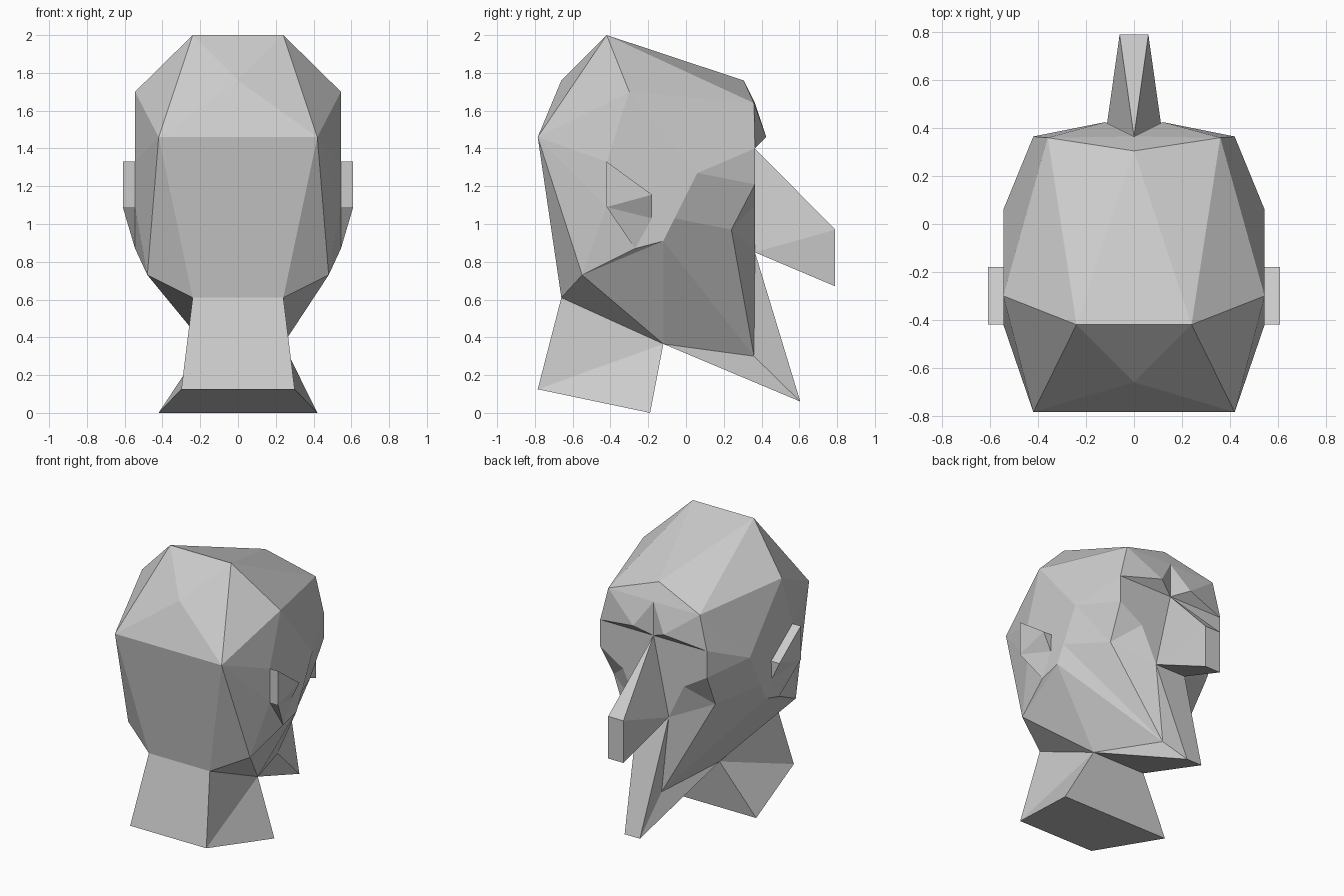
import bpy
import bmesh
from mathutils import Vector

cube = bpy.data.objects.get("Cube")
if cube:
    bpy.data.objects.remove(cube, do_unlink=True)

grey = bpy.data.materials.new("plain_grey")
grey.use_nodes = True
grey.diffuse_color = (0.6, 0.6, 0.6, 1)
grey.node_tree.nodes["Principled BSDF"].inputs["Base Color"].default_value = (0.6, 0.6, 0.6, 1)

# Landmarks of the +x half; the face looks toward +y
SKULL = dict(
    crown=(.24, -.42, 2), crown_mid=(0, -.66, 1.76), back=(.42, -.785, 1.46),
    side=(.545, -.3, 1.7), ear_top=(.545, -.42, 1.33), ear_low=(.545, -.42, 1.09),
    ear_root=(.545, -.27, .87), jaw_back=(.48, -.55, .73), nape=(.24, -.66, .61))
FACE = dict(
    hairline=(0, .305, 1.76), forehead=(.36, .36, 1.64), brow_mid=(0, .365, 1.64),
    brow=(.12, .425, 1.46), brow_end=(.42, .365, 1.4), bridge=(0, .365, 1.4),
    temple=(.545, .06, 1.27), eye_out=(.42, .365, 1.21), eye_in=(.24, .365, 1.1),
    cheek=(.4, .24, .97), cheek_side=(.545, -.06, 1.03), cheek_low=(.545, -.12, .91))
LOWER = dict(
    nostril=(.12, .365, .85), nose_top=(.06, .79, .97), nose_low=(.06, .79, .67),
    chin=(.06, .36, .3), chin_tip=(.06, .605, .06), jaw=(.24, -.12, .365),
    neck_back=(.3, -.785, .125), neck_front=(.42, -.19, 0))
EAR = dict(
    rim_top=(.61, -.42, 1.33), rim_low=(.61, -.42, 1.09), rim_front=(.61, -.18, 1.155),
    inner_front=(.545, -.18, 1.155), inner_low=(.55, -.18, 1.03))
POINTS = SKULL | FACE | LOWER | EAR


def place(name, side):
    x, y, z = POINTS[name]
    if name == "jaw" and side < 0:      # the jaw is slightly uneven
        x = .18
    return Vector((x * side, y, z))


def part(name, centre, halves, spans=(), sides=(1, -1)):
    """halves: faces built on each side; spans: half outlines closed across the middle."""
    bm = bmesh.new()
    cache = {}

    def add(corners, mid):
        verts = []
        for co in corners:
            key = tuple(round(c, 4) for c in co)
            if key not in cache:
                cache[key] = bm.verts.new(co)
            if cache[key] not in verts:
                verts.append(cache[key])
        face = bm.faces.new(verts)
        face.normal_update()
        if face.normal.dot(face.calc_center_median() - mid) < 0:
            face.normal_flip()

    for side in sides:
        mid = Vector((centre[0] * side, centre[1], centre[2]))
        for outline in halves:
            add([place(w, side) for w in outline.split()], mid)
    for outline in spans:
        words = outline.split()
        add([place(w, 1) for w in words] + [place(w, -1) for w in reversed(words)], Vector(centre))

    mesh = bpy.data.meshes.new(name)
    bm.to_mesh(mesh)
    bm.free()
    mesh.materials.append(grey)
    obj = bpy.data.objects.new(name, mesh)
    bpy.context.scene.collection.objects.link(obj)


# Faceted top of the skull
part("scalp", (0, -.2, 1.2),
     ["crown hairline forehead", "crown forehead side", "crown side back",
      "crown back crown_mid"],
     ["crown hairline", "crown crown_mid", "crown_mid back"])

# Flat sides and back of the skull
part("skull_sides", (0, -.2, 1.2),
     ["side ear_top back", "back ear_top ear_low", "back ear_low jaw_back",
      "back jaw_back nape", "jaw_back ear_low ear_root",
      "side temple cheek_side cheek_low ear_root ear_low ear_top",
      "side forehead temple", "forehead brow_end temple"],
     ["back nape"])

# Overhanging brow
part("brow", (0, 0, 1.4),
     ["hairline forehead brow_mid", "forehead brow brow_mid",
      "forehead brow_end brow", "brow_mid brow bridge", "bridge brow brow_end"])

# Eye sockets and cheeks
part("face", (0, -.1, 1),
     ["bridge brow_end eye_out eye_in nostril", "temple brow_end eye_out",
      "temple eye_out cheek", "temple cheek cheek_side", "eye_out eye_in cheek",
      "eye_in nostril cheek", "nostril cheek chin", "cheek cheek_side chin",
      "cheek_side cheek_low chin"])

# Jaw sides
part("jaw", (0, -.1, .8),
     ["cheek_low jaw_back jaw", "cheek_low jaw chin",
      "jaw_back ear_root cheek_low", "jaw_back nape jaw"])

# Long pointed chin
part("chin", (0, .35, .3),
     ["nostril chin_tip chin", "jaw chin chin_tip"],
     ["nostril chin_tip", "jaw chin_tip"])

# Wedge nose
part("nose", (0, .5, .95),
     ["bridge nose_top nostril", "nostril nose_top nose_low"],
     ["bridge nose_top", "nose_top nose_low", "nose_low nostril"])

# Ears
for label, s in (("left_ear", 1), ("right_ear", -1)):
    part(label, (.5, -.32, 1.12),
         ["rim_top rim_low rim_front", "rim_top ear_top inner_front rim_front",
          "rim_front inner_front inner_low", "rim_low rim_front inner_low",
          "rim_low inner_low ear_root", "rim_top ear_top ear_low rim_low",
          "rim_low ear_low ear_root"], sides=(s,))

# Neck stump
part("neck", (0, -.45, .3),
     ["nape neck_back jaw", "jaw neck_back neck_front"],
     ["nape neck_back", "neck_back neck_front", "neck_front jaw"])
